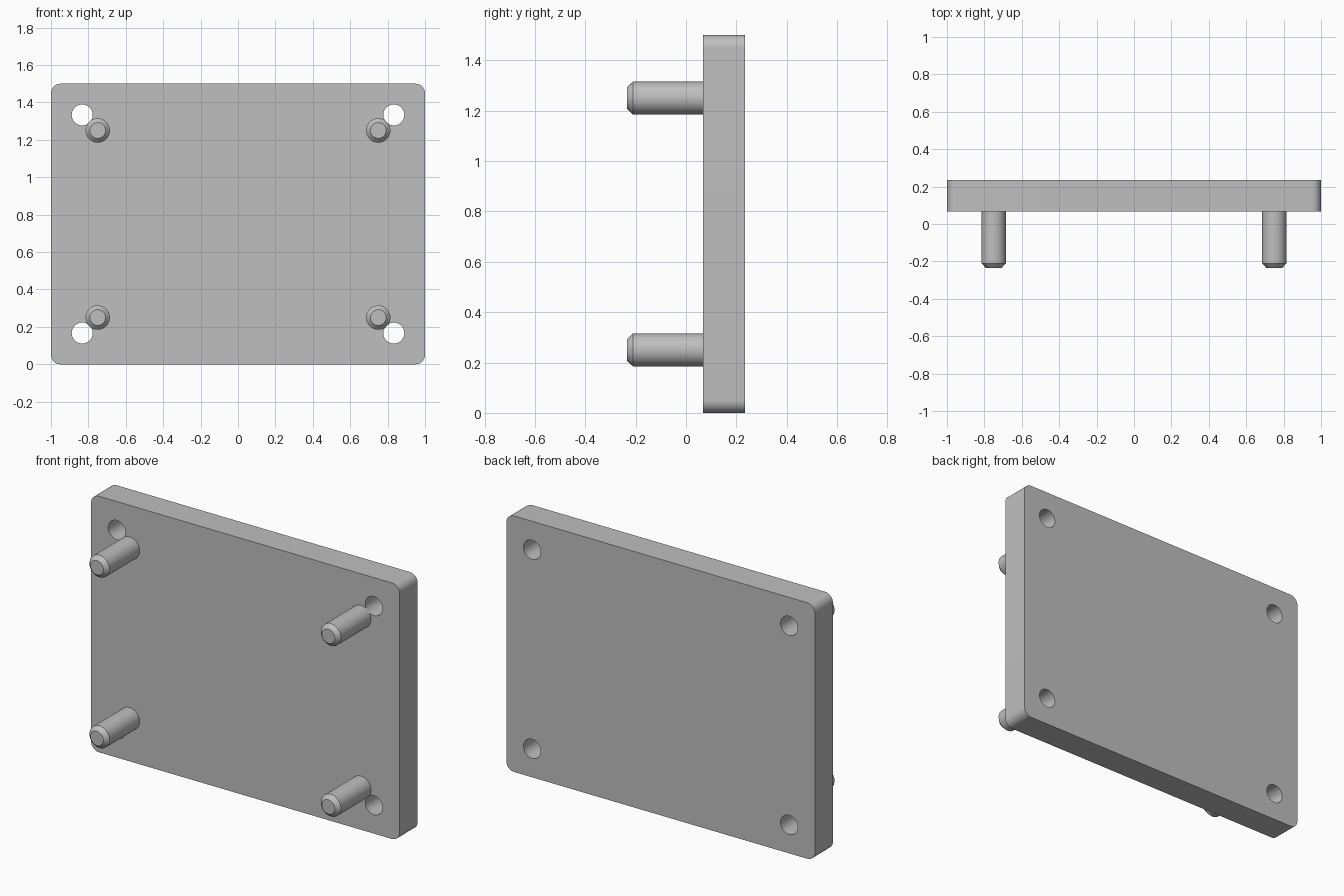
import bpy
import bmesh
from math import cos, sin, pi, radians

cube = bpy.data.objects.get("Cube")
if cube:
    bpy.data.objects.remove(cube, do_unlink=True)

BACK, FACE, TIP = 0.235, 0.068, -0.235
HEIGHT = 1.5

grey = bpy.data.materials.new("plain grey")
grey.use_nodes = True
colour = (0.52, 0.52, 0.52, 1)
grey.diffuse_color = colour
grey.node_tree.nodes["Principled BSDF"].inputs["Base Color"].default_value = colour


def circle(x, z, r, n=48, start=0.0, sweep=2 * pi):
    return [(x + r * cos(start + sweep * i / n), z + r * sin(start + sweep * i / n))
            for i in range(n)]


def loft(name, sections):
    """Skin matching x-z outlines, each placed at its own y, and cap the ends."""
    bm = bmesh.new()
    rings = [[bm.verts.new((x, y, z)) for x, z in outline] for y, outline in sections]
    n = len(rings[0])
    for a, b in zip(rings, rings[1:]):
        for i in range(n):
            j = (i + 1) % n
            bm.faces.new((a[i], a[j], b[j], b[i]))
    bm.faces.new(rings[0])
    bm.faces.new(rings[-1])
    bmesh.ops.recalc_face_normals(bm, faces=bm.faces)
    mesh = bpy.data.meshes.new(name)
    bm.to_mesh(mesh)
    bm.free()
    mesh.materials.append(grey)
    obj = bpy.data.objects.new(name, mesh)
    bpy.context.collection.objects.link(obj)
    return obj


def smooth(obj):
    bpy.ops.object.select_all(action="DESELECT")
    obj.select_set(True)
    bpy.context.view_layer.objects.active = obj
    bpy.ops.object.shade_smooth_by_angle(angle=radians(30))


# Rounded rectangular plate
R = 0.05
outline = []
corners = [(1 - R, HEIGHT - R), (R - 1, HEIGHT - R), (R - 1, R), (1 - R, R)]
for k, (x, z) in enumerate(corners):
    outline += circle(x, z, R, 12, k * pi / 2, pi / 2)
    end = (k + 1) * pi / 2
    outline.append((x + R * cos(end), z + R * sin(end)))
plate = loft("plate", [(FACE, outline), (BACK, outline)])

# Through holes near the corners, and chamfered pins just inside them
for side, sx in (("left", 1), ("right", -1)):
    for level, sz in (("upper", 1), ("lower", -1)):
        hole = circle(sx * 0.833, HEIGHT / 2 + sz * 0.583, 0.056)
        cutter = loft(f"{level}_{side}_hole_cutter", [(FACE - 0.1, hole), (BACK + 0.1, hole)])
        bpy.context.view_layer.objects.active = plate
        cut = plate.modifiers.new("hole", "BOOLEAN")
        cut.operation = "DIFFERENCE"
        cut.solver = "EXACT"
        cut.object = cutter
        bpy.ops.object.modifier_apply(modifier=cut.name)
        bpy.data.objects.remove(cutter, do_unlink=True)

        x, z = sx * 0.75, HEIGHT / 2 + sz * 0.5
        barrel, tip = circle(x, z, 0.065), circle(x, z, 0.042)
        pin = loft(f"{level}_{side}_pin",
                   [(FACE, barrel), (TIP + 0.024, barrel), (TIP, tip)])
        smooth(pin)

smooth(plate)
